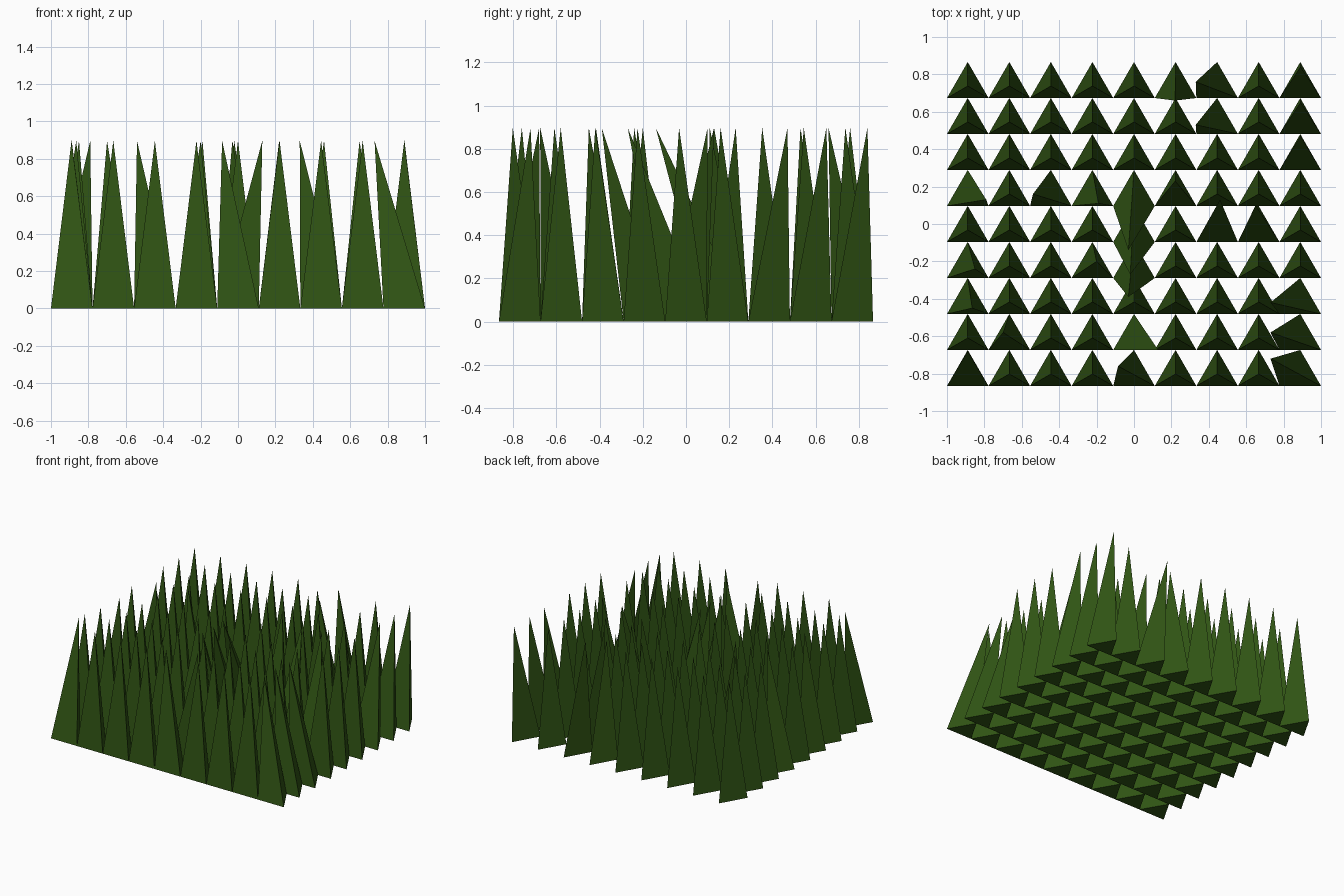
import bpy, bmesh, math

if "Cube" in bpy.data.objects:
    bpy.data.objects.remove(bpy.data.objects["Cube"])

N = 9
W = 2.0 / N                    # blade base width
D = W * math.sqrt(3) / 2       # blade base depth
H = 0.897

# blades bent away from upright: (row, column) -> tip x, y
bent = {
    (0, 0): (-0.89, -0.68), (0, 4): (-0.085, -0.76), (0, 8): (0.73, -0.72),
    (1, 4): (0.13, -0.675), (1, 8): (0.73, -0.58), (1, 1): (-0.70, -0.58),
    (2, 0): (-0.865, -0.45), (2, 8): (0.73, -0.42),
    (3, 0): (-0.85, -0.24), (3, 3): (-0.20, -0.20), (3, 4): (-0.03, -0.39),
    (4, 4): (-0.02, -0.27), (4, 6): (0.46, 0.13), (4, 7): (0.65, 0.10),
    (5, 0): (-0.79, 0.13), (5, 2): (-0.54, 0.16), (5, 3): (-0.19, 0.11),
    (5, 4): (-0.03, -0.14), (5, 5): (0.22, 0.23),
    (7, 6): (0.33, 0.53), (6, 8): (0.89, 0.47), (7, 8): (0.89, 0.65),
    (8, 5): (0.22, 0.66), (8, 6): (0.33, 0.76), (8, 8): (0.89, 0.84),
}

mat = bpy.data.materials.new("grass_green")
mat.diffuse_color = (0.03, 0.09, 0.007, 1)
mat.use_nodes = True
mat.node_tree.nodes["Principled BSDF"].inputs["Base Color"].default_value = mat.diffuse_color


def add_blade(bm, x, y, tip):
    """Three-sided spike on a triangular base."""
    a = bm.verts.new((x - W / 2, y, 0))
    b = bm.verts.new((x + W / 2, y, 0))
    c = bm.verts.new((x, y + D, 0))
    t = bm.verts.new((tip[0], tip[1], H))
    for f in ((c, b, a), (a, b, t), (b, c, t), (c, a, t)):
        bm.faces.new(f)


# one object per row of grass blades
for row in range(N):
    bm = bmesh.new()
    y = -N * D / 2 + row * D
    for col in range(N):
        x = -1 + W * (col + 0.5)
        add_blade(bm, x, y, bent.get((row, col), (x, y + D / 3)))
    me = bpy.data.meshes.new("grass_row")
    bm.to_mesh(me)
    bm.free()
    me.materials.append(mat)
    ob = bpy.data.objects.new(f"grass_row_{row + 1}", me)
    bpy.context.collection.objects.link(ob)
